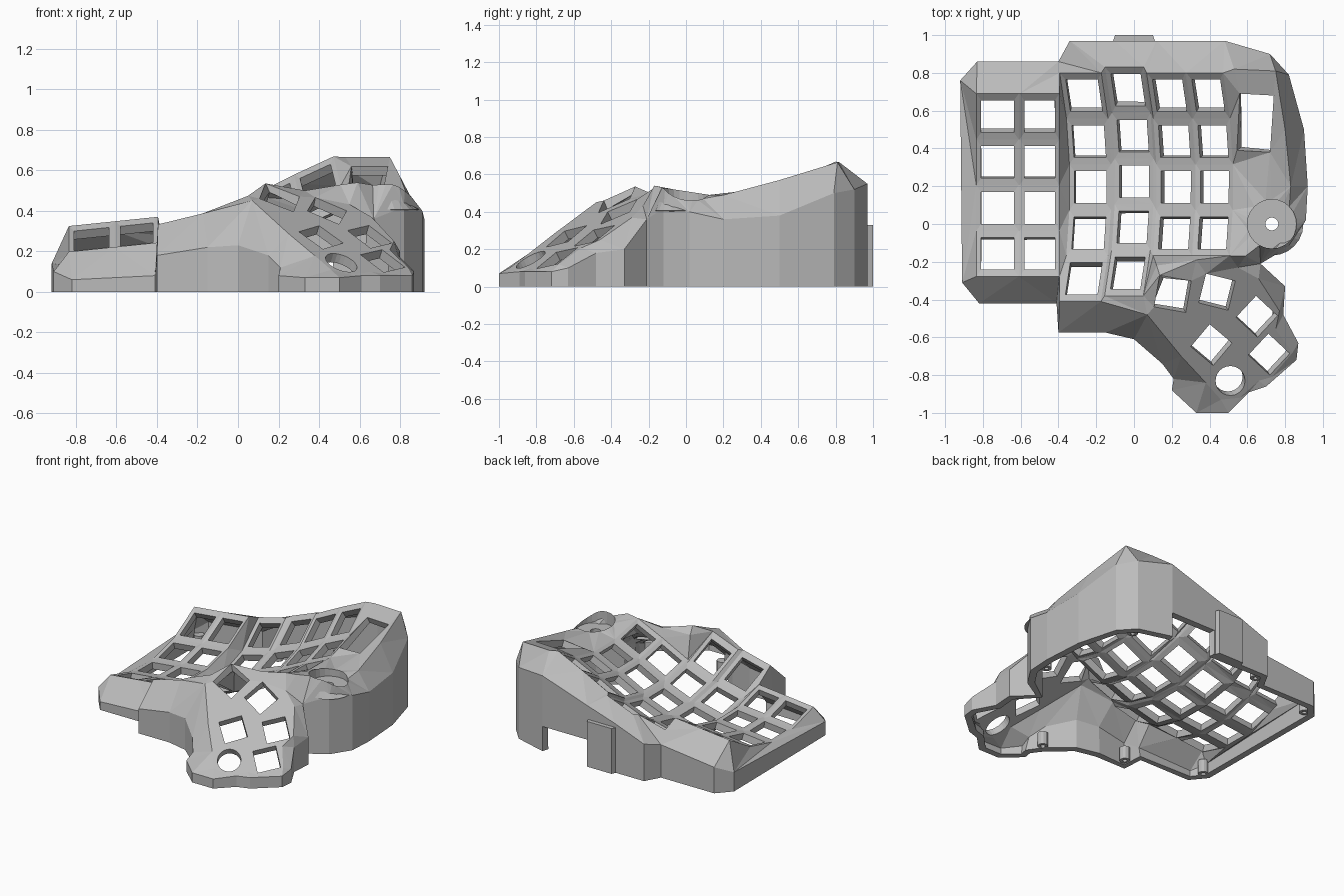
import bpy, bmesh, math
from mathutils import Vector
from mathutils.geometry import delaunay_2d_cdt

if "Cube" in bpy.data.objects:
    bpy.data.objects.remove(bpy.data.objects["Cube"])

grey = bpy.data.materials.new("light grey plastic")
grey.diffuse_color = (0.5, 0.5, 0.5, 1)
grey.use_nodes = True
grey.node_tree.nodes["Principled BSDF"].inputs["Base Color"].default_value = grey.diffuse_color

pts, edges, holes = [], [], []      # points, kept edges and openings of the top sheet


def add_line(points, closed=False):
    start = len(pts)
    pts.extend(Vector(p) for p in points)
    ids = list(range(start, len(pts)))
    edges.extend(zip(ids, ids[1:]))
    if closed:
        edges.append((ids[-1], ids[0]))
    return ids


def add_hole(points):
    holes.append([Vector(p) for p in points])
    return add_line(points, True)


def inside(p, poly):
    hit = False
    for a, b in zip(poly, poly[1:] + poly[:1]):
        if (a.y > p.y) != (b.y > p.y) and p.x < (b.x - a.x) * (p.y - a.y) / (b.y - a.y) + a.x:
            hit = not hit
    return hit


def lerp_table(x, table):
    for (x0, z0), (x1, z1) in zip(table, table[1:]):
        if x <= x1:
            break
    return z0 + (z1 - z0) * (x - x0) / (x1 - x0)


# Outer outline, clockwise: x, y, height of the wall top
outline = [(-.92, .76, .14), (-.83, .86, .19), (-.40, .86, .24), (-.34, .97, .27),
           (-.10, .97, .36), (.12, .97, .43), (.48, .97, .55), (.72, .90, .52),
           (.82, .79, .50), (.90, .50, .38), (.92, .20, .36), (.91, .02, .40),
           (.82, -.12, .42), (.67, -.21, .36), (.80, -.33, .20), (.79, -.48, .18),
           (.87, -.63, .10), (.86, -.72, .08), (.70, -.86, .08), (.61, -.89, .08),
           (.50, -1.0, .07), (.33, -1.0, .07), (.20, -.88, .08), (.21, -.82, .12),
           (.15, -.74, .18), (.0, -.61, .23), (-.15, -.575, .22), (-.40, -.575, .18),
           (-.41, -.42, .08), (-.82, -.42, .06), (-.91, -.31, .10)]
outline.reverse()
rim_ids = add_line(outline, True)

# Curved key well: each column is left x, right x, rear y, rows, lowest y
R = 0.95
outer_tilt = [(-.83, .12), (-.395, .165)]
main_tilt = [(-.345, .11), (-.12, .165), (.1, .25), (.33, .365), (.525, .455)]
columns = [(-.835, -.61, .69, 4, .10, outer_tilt), (-.605, -.395, .69, 4, .10, outer_tilt),
           (-.34, -.12, .80, 5, .20, main_tilt), (-.10, .105, .83, 5, .23, main_tilt),
           (.12, .325, .80, 4, .20, main_tilt), (.33, .525, .80, 4, .20, main_tilt)]
PITCH = 0.242


def well(x, y, y0, tilt):
    rise = R - math.sqrt(R * R - (y - y0) ** 2)
    bow = .25 if tilt is main_tilt else 0
    return (x - bow * rise, y, lerp_table(x, tilt) + rise)


for xl, xr, top, rows, y0, tilt in columns:
    ids = [add_line([well(x, top - PITCH * r, y0, tilt) for r in range(rows + 1)])
           for x in (xl, xr)]
    edges.extend(zip(*ids))
    mx = (xr - xl) * .115
    for r in range(rows):
        ya, yb = top - PITCH * (r + .85), top - PITCH * (r + .15)
        add_hole([well(x, y, y0, tilt) for x, y in
                  ((xl + mx, ya), (xr - mx, ya), (xr - mx, yb), (xl + mx, yb))])


# Sloping thumb cluster with turned key openings
def thumb(x, y):
    return (x, y, .40 - .3 * (x - .44) + .5 * (y + .36))


for cx, cy, turn, size in ((.205, -.37, -10, .17), (.44, -.36, -14, .16), (.65, -.49, -43, .155),
                           (.41, -.64, -40, .155), (.715, -.69, -43, .155)):
    a = math.radians(turn)
    c, s, h = math.cos(a), math.sin(a), size / 2
    add_hole([thumb(cx + u * c - v * s, cy + u * s + v * c)
              for u, v in ((-h, -h), (h, -h), (h, h), (-h, h))])
ring = [(math.cos(i * math.tau / 24), math.sin(i * math.tau / 24)) for i in range(24)]
add_hole([thumb(.51 + .078 * c, -.83 + .078 * s) for c, s in ring])
add_line([thumb(x, y) for x, y in ((.07, -.48), (.25, -.70), (.38, -.84), (.46, -.93),
                                   (.56, -.92), (.66, -.83), (.73, -.81), (.84, -.68),
                                   (.75, -.56), (.77, -.46), (.66, -.29), (.55, -.23))])
add_line([(.12, -.22, .49), (.33, -.19, .50)])

# Side deck with a slanted window
add_line([(.53, .82, .665), (.75, .81, .665), (.80, .50, .57), (.83, .20, .49)])
add_line([(.59, -.17, .54)])
add_hole([(.545, .39, .51), (.72, .38, .52), (.74, .68, .62), (.56, .69, .62)])

# Round pocket in the deck
pocket = add_hole([(.73 + .13 * c, .13 * s, .51 - .02 * s - .6 * max(0, .13 * c - .05))
                   for c, s in ring])

# Triangulate the top sheet and leave the openings out
out_v, _, out_f, orig, _, _ = delaunay_2d_cdt([p.xy for p in pts], edges, [], 1, 1e-5)
bm = bmesh.new()
lookup, verts = {}, []
for v, src in zip(out_v, orig):
    near = pts[src[0]] if src else min(pts, key=lambda p: (p.xy - v).length)
    nv = bm.verts.new((v.x, v.y, near.z))
    verts.append(nv)
    for i in src:
        lookup[i] = nv
border = [Vector(p) for p in outline]
for f in out_f:
    mid = sum((out_v[i] for i in f), Vector((0, 0))) / len(f)
    if inside(mid, border) and not any(inside(mid, h) for h in holes):
        bm.faces.new([verts[i] for i in f])

# Upright outer walls, with a cable opening in the rear
base = [bm.verts.new((p[0], p[1], 0)) for p in outline]
n = len(outline)
for i in range(n):
    j = (i + 1) % n
    a, b = base[i], base[j]
    if outline[i][:2] == (.48, .97):
        a, b = (bm.verts.new((v.co.x, v.co.y, .18)) for v in (a, b))
    bm.faces.new((a, b, lookup[rim_ids[j]], lookup[rim_ids[i]]))

# Pocket wall and floor with a small centre hole
low = [bm.verts.new((.73 + .13 * c, .13 * s, .44)) for c, s in ring]
eye = [bm.verts.new((.73 + .034 * c, .034 * s, .44)) for c, s in ring]
for i in range(24):
    j = (i + 1) % 24
    bm.faces.new((lookup[pocket[i]], lookup[pocket[j]], low[j], low[i]))
    bm.faces.new((low[i], low[j], eye[j], eye[i]))
bmesh.ops.delete(bm, geom=[v for v in bm.verts if not v.link_faces], context='VERTS')


def make_object(name, bm):
    me = bpy.data.meshes.new(name)
    bm.to_mesh(me)
    bm.free()
    me.materials.append(grey)
    ob = bpy.data.objects.new(name, me)
    bpy.context.collection.objects.link(ob)
    return ob


case = make_object("keyboard_case", bm)
shell = case.modifiers.new("wall thickness", 'SOLIDIFY')
shell.thickness = .05
shell.offset = -1

# Rear port bump
bm = bmesh.new()
bmesh.ops.create_cube(bm, size=1)
for v in bm.verts:
    v.co = Vector((v.co.x * (.20 if v.co.y > 0 else .25), .965 + v.co.y * .07, (v.co.z + .5) * .33))
make_object("port_bump", bm)

# Hollow screw posts along the inside of the walls
for x, y in ((-.85, -.30), (-.34, -.50), (.20, -.70), (.84, .10), (.70, .82), (-.30, .89), (-.84, .75)):
    bm = bmesh.new()
    rings = [[bm.verts.new((x + r * c, y + r * s, z)) for c, s in ring[::2]]
             for r, z in ((.015, .09), (.015, .005), (.035, .005), (.035, .10))]
    for lo, hi in zip(rings, rings[1:]):
        for i in range(12):
            j = (i + 1) % 12
            bm.faces.new((lo[i], lo[j], hi[j], hi[i]))
    bm.faces.new(rings[0])
    bm.faces.new(rings[-1])
    bmesh.ops.recalc_face_normals(bm, faces=bm.faces)
    make_object("screw_post", bm)
